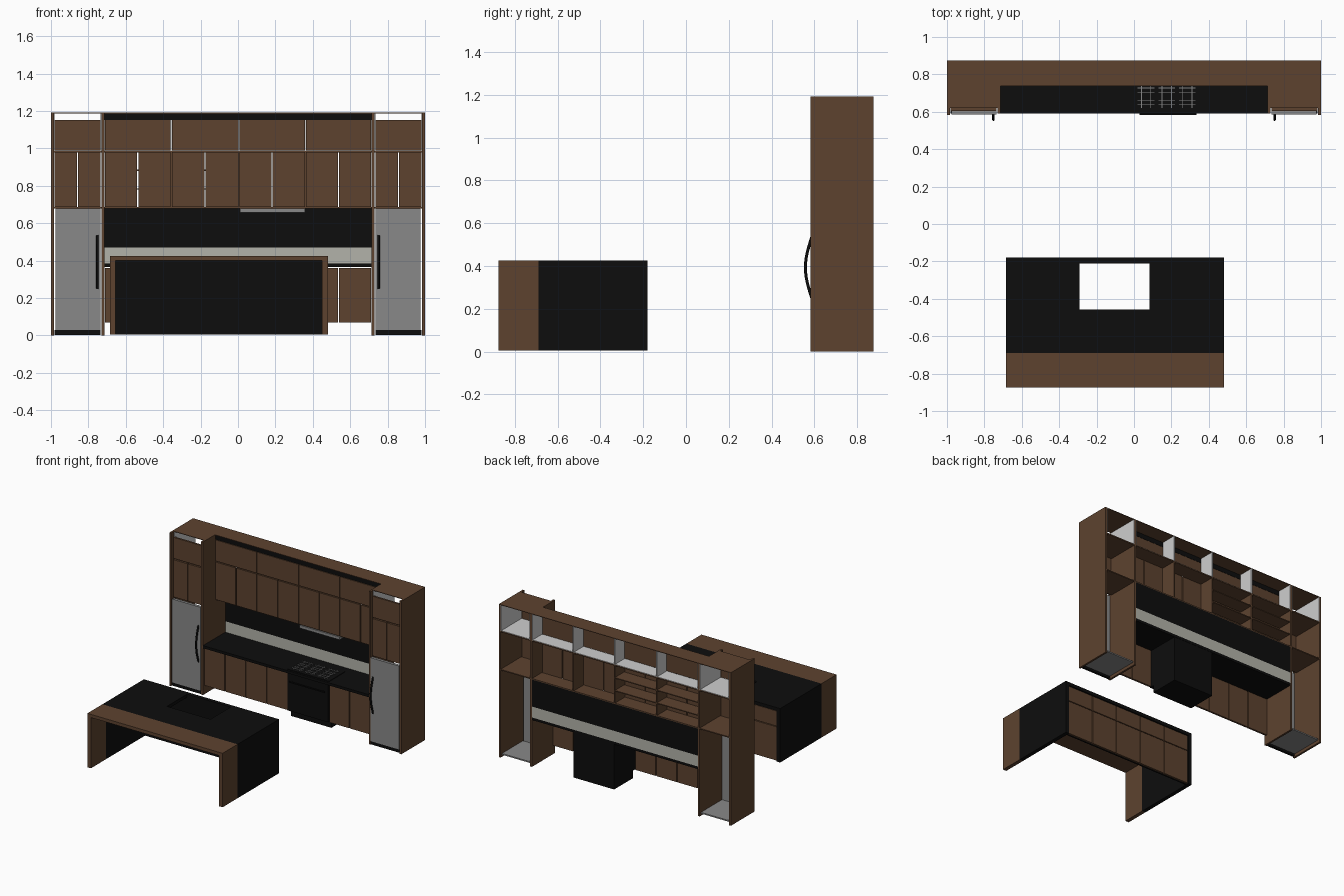
import bpy, math

if "Cube" in bpy.data.objects:
    bpy.data.objects.remove(bpy.data.objects["Cube"])

def mat(name, r, g, b):
    m = bpy.data.materials.new(name)
    m.diffuse_color = (r, g, b, 1)
    m.use_nodes = True
    m.node_tree.nodes["Principled BSDF"].inputs["Base Color"].default_value = m.diffuse_color
    return m

WOOD = mat("walnut_brown", 0.110, 0.055, 0.028)
BLACK = mat("black_stone", 0.004, 0.004, 0.004)
STEEL = mat("steel_grey", 0.25, 0.25, 0.25)
PALE = mat("pale_grey", 0.62, 0.62, 0.62)
STRIP = mat("warm_light_grey", 0.45, 0.45, 0.40)

def box(name, x, y, z, m):
    """Box from (min, max) ranges on each axis."""
    (x0, x1), (y0, y1), (z0, z1) = x, y, z
    v = [(a, b, c) for a in (x0, x1) for b in (y0, y1) for c in (z0, z1)]
    f = [(0, 1, 3, 2), (4, 6, 7, 5), (0, 4, 5, 1), (2, 3, 7, 6), (0, 2, 6, 4), (1, 5, 7, 3)]
    me = bpy.data.meshes.new(name)
    me.from_pydata(v, [], f)
    me.materials.append(m)
    o = bpy.data.objects.new(name, me)
    bpy.context.collection.objects.link(o)
    return o

def doors(name, edges, y, z, gap=0.003):
    """Row of flat doors between consecutive x edges."""
    for a, b in zip(edges, edges[1:]):
        box(name, (a + gap, b - gap), y, z, WOOD)

BACK, TOP = 0.875, 1.192
bays = [-0.715, -0.357, 0.005, 0.36, 0.715]
halves = [-0.715, -0.536, -0.357, -0.176, 0.005, 0.182, 0.36, 0.538, 0.715]

# Tall end units, mirrored left and right
for s in (-1, 1):
    def sx(a, b):
        return tuple(sorted((s * a, s * b)))
    box("outer_tall_panel", sx(0.985, 1.0), (0.582, BACK), (0, TOP), WOOD)
    box("inner_tall_panel", sx(0.715, 0.73), (0.59, BACK), (0, TOP), WOOD)
    box("tall_unit_top", sx(0.73, 0.985), (0.62, BACK), (TOP - 0.004, TOP), WOOD)
    box("fridge_door", sx(0.734, 0.977), (0.585, 0.607), (0.03, 0.68), STEEL)
    box("fridge_floor", sx(0.735, 0.98), (0.607, 0.865), (0.02, 0.03), STEEL)
    box("fridge_kick", sx(0.734, 0.98), (0.59, 0.607), (0.003, 0.028), BLACK)
    for z in (0.68, 0.978):
        box("tall_unit_shelf", sx(0.73, 0.985), (0.62, BACK), (z, z + 0.008), WOOD)
    box("pale_tall_floor", sx(0.73, 0.985), (0.622, BACK - 0.002), (0.986, 0.989), PALE)
    # pale linings of the top compartment
    box("pale_lining", sx(0.981, 0.985), (0.622, BACK), (0.986, TOP - 0.004), PALE)
    box("pale_lining", sx(0.73, 0.734), (0.622, BACK), (0.986, TOP - 0.004), PALE)
    box("pale_lining", sx(0.711, 0.715), (0.752, BACK), (0.986, TOP - 0.004), PALE)
    for e in ((0.732, 0.858), (0.858, 0.983)):
        doors("tall_unit_door", sx(*e), (0.605, 0.62), (0.688, 0.978))
    doors("tall_unit_top_door", sx(0.732, 0.983), (0.605, 0.62), (0.988, 1.152))
    # bowed fridge handle
    cu = bpy.data.curves.new("fridge_handle", "CURVE")
    cu.dimensions = "3D"
    cu.bevel_depth, cu.bevel_resolution = 0.007, 2
    cu.use_fill_caps = True
    sp = cu.splines.new("POLY")
    sp.points.add(12)
    for i, p in enumerate(sp.points):
        t = i / 12
        p.co = (s * 0.752, 0.588 - 0.03 * math.sin(math.pi * t), 0.25 + 0.285 * t, 1)
    cu.materials.append(BLACK)
    bpy.context.collection.objects.link(bpy.data.objects.new("fridge_handle", cu))

# Wall cabinets
box("wall_cabinet_top", (-0.715, 0.715), (0.738, BACK), (TOP - 0.004, TOP), WOOD)
box("soffit_strip", (-0.715, 0.715), (0.746, 0.754), (1.152, TOP - 0.004), BLACK)
for z in (0.68, 0.978):
    box("wall_cabinet_floor", (-0.715, 0.715), (0.752, BACK), (z, z + 0.008), WOOD)
box("pale_cabinet_floor", (-0.711, 0.711), (0.754, BACK - 0.002), (0.986, 0.989), PALE)
for x in bays[1:4]:
    box("cabinet_divider", (x - 0.005, x + 0.005), (0.752, BACK), (0.688, 0.978), WOOD)
    box("pale_divider", (x - 0.005, x + 0.005), (0.754, BACK), (0.989, TOP - 0.004), PALE)
for a, b in zip(bays[:2], bays[1:3]):
    for z in (0.78, 0.88):
        box("cabinet_shelf", (a + 0.005, b - 0.005), (0.76, BACK), (z, z + 0.007), WOOD)
doors("wall_door", halves, (0.74, 0.752), (0.688, 0.980))
doors("lift_door", bays, (0.74, 0.752), (0.988, 1.152))
box("hood", (0.01, 0.357), (0.742, 0.865), (0.658, 0.68), STEEL)

# Backsplash, counter and base doors
box("black_backsplash", (-0.715, 0.715), (0.865, BACK), (0.47, 0.68), BLACK)
box("light_backsplash", (-0.715, 0.715), (0.865, BACK), (0.385, 0.47), STRIP)
box("counter", (-0.715, 0.715), (0.59, BACK), (0.365, 0.385), BLACK)
doors("base_door", halves[:5], (0.605, 0.62), (0.07, 0.362))
doors("base_door", halves[6:], (0.605, 0.62), (0.07, 0.362))

# Oven and cooktop
box("oven_body", (0.008, 0.357), (0.64, 0.873), (0.012, 0.365), BLACK)
box("oven_door", (0.008, 0.357), (0.60, 0.64), (0.07, 0.365), BLACK)
box("oven_handle", (0.03, 0.335), (0.582, 0.590), (0.300, 0.308), BLACK)
for x in (0.045, 0.315):
    box("oven_handle_post", (x, x + 0.008), (0.590, 0.60), (0.300, 0.308), BLACK)
box("cooktop", (0.005, 0.36), (0.605, 0.80), (0.385, 0.389), BLACK)
for cx in (0.065, 0.175, 0.285):
    for y in (0.635, 0.66, 0.70, 0.725, 0.765):
        box("grate_bar", (cx - 0.045, cx + 0.045), (y, y + 0.004), (0.391, 0.396), STEEL)
    for dx in (-0.025, 0.025):
        box("grate_bar", (cx + dx - 0.002, cx + dx + 0.002), (0.62, 0.785), (0.389, 0.394), STEEL)

# Island: wooden waterfall in front, black waterfall behind
X0, X1 = -0.685, 0.48
for name, m, y in (("wood", WOOD, (-0.875, -0.69)), ("black", BLACK, (-0.69, -0.18))):
    box(name + "_island_left_leg", (X0, X0 + 0.03), y, (0.005, 0.40), m)
    box(name + "_island_right_leg", (X1 - 0.03, X1), y, (0.005, 0.40), m)
box("wood_island_top", (X0, X1), (-0.875, -0.69), (0.40, 0.425), WOOD)
# black top in four pieces around the sink opening
zt = (0.40, 0.425)
box("island_top_left", (X0, -0.292), (-0.69, -0.18), zt, BLACK)
box("island_top_right", (0.083, X1), (-0.69, -0.18), zt, BLACK)
box("island_top_front", (-0.292, 0.083), (-0.69, -0.457), zt, BLACK)
box("island_top_rear", (-0.292, 0.083), (-0.21, -0.18), zt, BLACK)
box("island_rear_panel", (X0 + 0.03, X1 - 0.03), (-0.208, -0.20), (0.005, 0.40), BLACK)
n = 5
cols = [X0 + 0.03 + (X1 - X0 - 0.06) * i / n for i in range(n + 1)]
doors("island_door", cols, (-0.20, -0.185), (0.01, 0.272))
doors("island_drawer", cols, (-0.20, -0.185), (0.278, 0.395))
